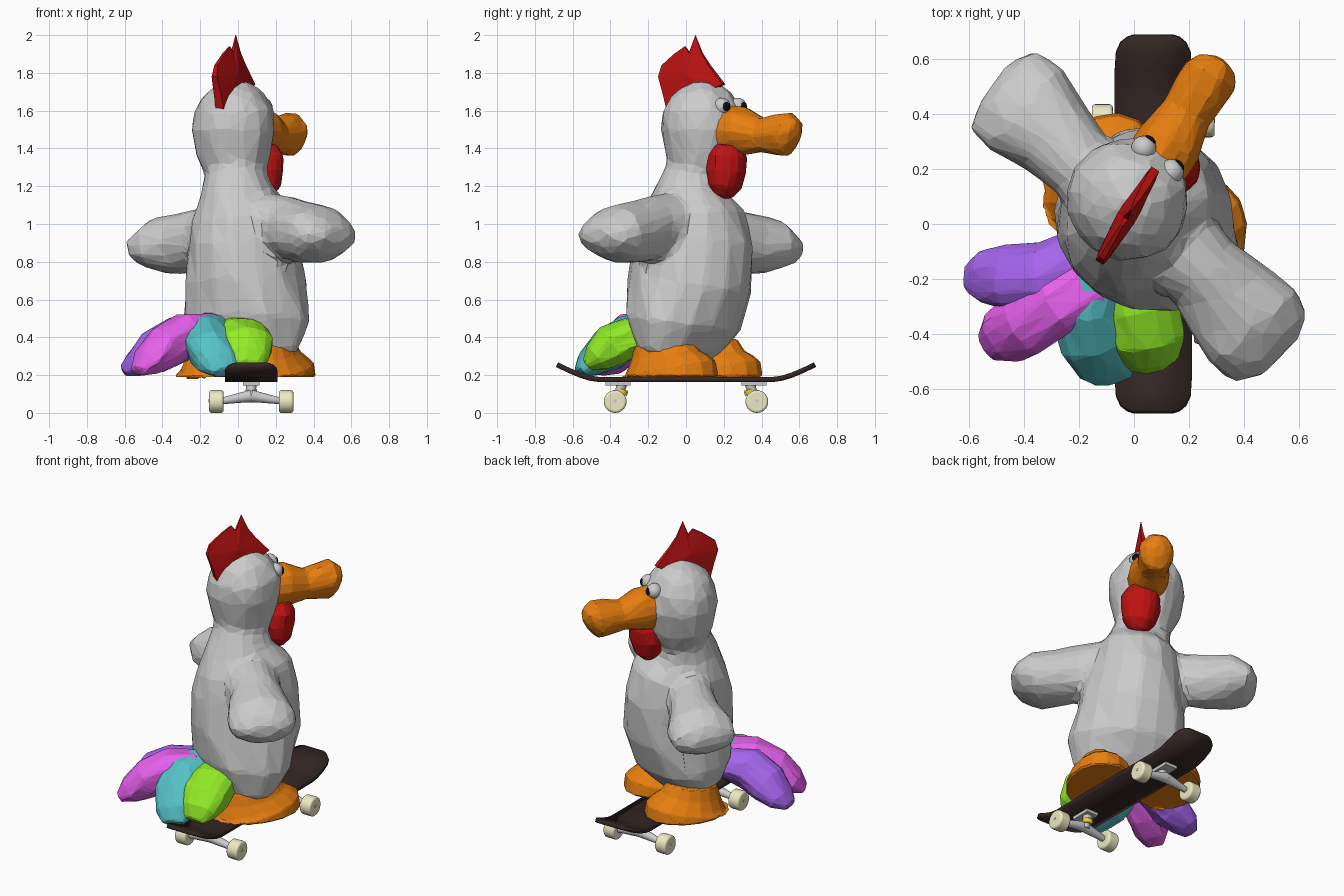
import bpy, bmesh, math, random
from mathutils import Vector, Matrix

if "Cube" in bpy.data.objects:
    bpy.data.objects.remove(bpy.data.objects["Cube"])

random.seed(4)
F = Vector((0.52, 0.854, 0))      # direction the bird looks
R = Vector((0.854, -0.52, 0))     # the bird's right hand side
MATS = {}


def paint(ob, name, rgb):
    if name not in MATS:
        MATS[name] = bpy.data.materials.new(name)
        MATS[name].diffuse_color = (*rgb, 1)
    ob.data.materials.append(MATS[name])


def make(name, bm, color=None):
    bmesh.ops.recalc_face_normals(bm, faces=bm.faces)
    me = bpy.data.meshes.new(name)
    bm.to_mesh(me)
    bm.free()
    ob = bpy.data.objects.new(name, me)
    bpy.context.collection.objects.link(ob)
    if color:
        paint(ob, *color)
    return ob


def loft(bm, pts, u, n=16, rough=.05):
    """Closed, slightly lumpy tube through points (x, y, z, half width along u, other half width)."""
    rings = []
    for i, (x, y, z, w, h) in enumerate(pts):
        a, b = pts[max(i - 1, 0)], pts[min(i + 1, len(pts) - 1)]
        t = Vector(b[:3]) - Vector(a[:3])
        s = (u - t * (u.dot(t) / t.length_squared)).normalized()
        v = t.normalized().cross(s)
        ring = []
        for k in range(n):
            a, j = k * math.tau / n, 1 + random.uniform(-rough, rough)
            ring.append(bm.verts.new(Vector((x, y, z)) + (s * w * math.cos(a) + v * h * math.sin(a)) * j))
        rings.append(ring)
    for p, q in zip(rings, rings[1:]):
        for k in range(n):
            bm.faces.new((p[k], p[k - 1], q[k - 1], q[k]))
    bm.faces.new(rings[0])
    bm.faces.new(rings[-1])


def faceted(name, lofts, color, voxel, ratio, smooth=4, rough=.05):
    """Fuse lofts into one skin and reduce it to irregular flat facets."""
    bm = bmesh.new()
    for pts, u in lofts:
        loft(bm, pts, u, rough=rough)
    ob = make(name, bm, color)
    m = ob.modifiers.new("fuse", 'REMESH')
    m.mode, m.voxel_size = 'VOXEL', voxel
    m = ob.modifiers.new("soften", 'SMOOTH')
    m.factor, m.iterations = 0.5, smooth
    m = ob.modifiers.new("facets", 'DECIMATE')
    m.ratio = ratio
    return ob


def smooth(ob):
    bpy.ops.object.select_all(action='DESELECT')
    ob.select_set(True)
    bpy.context.view_layer.objects.active = ob
    bpy.ops.object.shade_smooth_by_angle(angle=math.radians(35))


def rod(name, a, b, r1, r2, color=None, bevel=0, seg=24):
    a, b = Vector(a), Vector(b)
    bm = bmesh.new()
    rot = (b - a).to_track_quat('Z', 'Y').to_matrix().to_4x4()
    bmesh.ops.create_cone(bm, cap_ends=True, segments=seg, radius1=r1, radius2=r2,
                          depth=(b - a).length, matrix=Matrix.Translation((a + b) / 2) @ rot)
    ob = make(name, bm, color)
    if bevel:
        m = ob.modifiers.new("bevel", 'BEVEL')
        m.width, m.segments = bevel, 3
    smooth(ob)


ORANGE = ("orange", (0.80, 0.21, 0.005))
RED = ("red", (0.52, 0.006, 0.006))
BROWN = ("dark_brown", (0.035, 0.02, 0.018))
CREAM = ("cream", (0.85, 0.82, 0.55))
YELLOW = ("yellow", (0.8, 0.65, 0.03))

# Body, neck, head and both wings as one skin; o shifts a ring along the look direction
trunk = [(x + F.x * o, y + F.y * o, z, w, h) for x, y, z, o, w, h in (
    (.05, .01, .25, -.05, .22, .12), (.055, .01, .34, -.05, .31, .20), (.055, .01, .48, -.03, .35, .285),
    (.035, .01, .68, .01, .325, .33), (.01, .01, .90, .035, .295, .32), (0, .01, 1.05, .025, .26, .285),
    (-.01, .03, 1.18, 0, .195, .20), (-.015, .06, 1.27, 0, .165, .165), (-.02, .085, 1.36, 0, .20, .195),
    (-.02, .09, 1.50, 0, .225, .225), (-.022, .085, 1.60, 0, .213, .213),
    (-.03, .08, 1.69, 0, .16, .16), (-.035, .075, 1.735, 0, .10, .10), (-.04, .07, 1.76, 0, .03, .03))]
left_wing = [(-.04, .06, .97, .18, .16), (-.18, .20, .93, .135, .155), (-.29, .32, .90, .16, .165),
             (-.395, .415, .89, .20, .155), (-.475, .485, .865, .185, .10), (-.51, .51, .86, .10, .04)]
right_wing = [(.10, -.04, 1.0, .20, .17), (.25, -.17, .98, .155, .165), (.34, -.27, .96, .185, .165),
              (.43, -.375, .945, .21, .155), (.495, -.45, .94, .185, .10), (.53, -.485, .94, .10, .04)]
faceted("body", [(trunk, R), (left_wing, Vector((.72, .69, 0))), (right_wing, Vector((.7, .71, 0)))],
        None, .022, .062, 6, .04)

# Beak with a bulging hooked end
faceted("beak", [([(.06, .19, 1.49, .12, .14), (.125, .295, 1.49, .12, .13), (.19, .40, 1.47, .095, .09),
                   (.24, .48, 1.475, .10, .108), (.275, .54, 1.475, .105, .118),
                   (.293, .575, 1.465, .08, .09), (.302, .595, 1.455, .03, .04)], R)], ORANGE, .013, .05)

# Wattle under the beak
Z = (1.13, .02, -.02), (1.15, .06, -.02), (1.2, .10, -.01), (1.28, .118, 0), (1.36, .115, .005), (1.42, .08, .01)
faceted("wattle", [([(.13, .215 + o, z, r, r * .87) for z, r, o in Z], R)], RED, .012, .06, 2)

# Comb: tapered jagged fin following the look direction
bm = bmesh.new()
OUT = [(-.09, 1.60, .025), (-.115, 1.70, .022), (-.14, 1.78, .016), (-.125, 1.84, .01), (-.06, 1.90, .008),
       (-.005, 1.94, .005), (.02, 1.905, .01), (.05, 2.0, .002), (.085, 1.905, .008), (.125, 1.84, .012),
       (.20, 1.74, .016), (.12, 1.70, .03)]
sides = []
for s in (-1, 1):
    vs = [bm.verts.new(Vector((-.12 + (y + .13) * .60, y, z)) + R * s * w) for y, z, w in OUT]
    mid = bm.verts.new(Vector((-.03, .02, 1.79)) + R * s * .036)
    for i in range(len(vs)):
        bm.faces.new((vs[i - 1], vs[i], mid))
    sides.append(vs)
for i in range(len(OUT)):
    bm.faces.new((sides[0][i - 1], sides[0][i], sides[1][i], sides[1][i - 1]))
make("comb", bm, RED)

# Eyes and pupils
for side, x, y in (("right", .135, .19), ("left", .035, .275)):
    for part, off, r, flat in (("eye", 0, .046, 1), ("pupil", .036, .025, .6)):
        bm = bmesh.new()
        bmesh.ops.create_uvsphere(bm, u_segments=20, v_segments=12, radius=r)
        bmesh.ops.scale(bm, vec=(1, flat, 1), verts=bm.verts)
        look = F if part == "eye" else (F + R * (.35 if side == "right" else .1)).normalized()
        rot = Matrix.Rotation(math.atan2(look.y, look.x) - math.pi / 2, 4, 'Z')
        pos = Vector((x, y, 1.622)) + look * off
        bmesh.ops.transform(bm, matrix=Matrix.Translation(pos) @ rot, verts=bm.verts)
        smooth(make(f"{side}_{part}", bm, ("black", (.005, .005, .005)) if part == "pupil" else None))

# Wide flat feet rising into stumpy ankles
for side, x, y, length in (("left", -.12, .155, .265), ("right", .185, -.095, .285)):
    steps = ((.190, .97, 0), (.200, 1, 0), (.225, .97, 0), (.25, .86, -.01), (.30, .70, -.02), (.37, .58, -.03))
    pts = [(x + F.x * o, y + F.y * o, z, .20 * s, length * s) for z, s, o in steps]
    faceted(side + "_foot", [(pts, R)], ORANGE, .010, .045, 1, .01)

# Four tail feathers fanned behind the body
FEATHERS = (
    ("purple", (.38, .13, .85), [(-.18, -.14, .42, .12, .09), (-.32, -.19, .39, .125, .12),
     (-.45, -.195, .32, .125, .115), (-.55, -.195, .255, .10, .07), (-.61, -.20, .22, .05, .03)]),
    ("magenta", (.80, .12, .85), [(-.14, -.20, .44, .13, .09), (-.27, -.29, .42, .12, .11),
     (-.39, -.36, .35, .12, .12), (-.48, -.41, .27, .105, .08), (-.535, -.45, .22, .055, .03)]),
    ("teal", (.09, .54, .56), [(-.13, -.18, .44, .13, .09), (-.17, -.30, .41, .14, .11),
     (-.14, -.41, .335, .14, .12), (-.09, -.51, .26, .125, .075), (-.07, -.565, .215, .07, .03)]),
    ("green", (.29, .85, .02), [(.0, -.18, .41, .14, .10), (.02, -.30, .40, .15, .11),
     (.045, -.40, .355, .145, .118), (.05, -.475, .295, .12, .08), (.05, -.525, .25, .07, .03)]))
for name, rgb, pts in FEATHERS:
    d = Vector(pts[-1][:3]) - Vector(pts[0][:3])
    faceted(name + "_tail_feather", [(pts, Vector((-d.y, d.x, 0)).normalized())],
            (name, rgb), .013, .045, 3, .08)

# Skateboard deck with rounded, upturned ends
CX = .07
half = [(0, .177, .14), (.46, .177, .14), (.51, .184, .14), (.56, .200, .14),
        (.62, .225, .136), (.655, .242, .12), (.675, .252, .095), (.683, .256, .07)]
stations = [(-y, z, w) for y, z, w in half[:0:-1]] + half
bm = bmesh.new()
rows = [[bm.verts.new((CX + w * s, y, z)) for s in (-1, 1)] for y, z, w in stations]
for a, b in zip(rows, rows[1:]):
    bm.faces.new((a[0], a[1], b[1], b[0]))
deck = make("deck", bm, BROWN)
m = deck.modifiers.new("thickness", 'SOLIDIFY')
m.thickness, m.offset = .027, 0
smooth(deck)

# Trucks, axles and wheels at each end
for end, s in (("front", -1), ("back", 1)):
    y = s * .375
    bm = bmesh.new()
    bmesh.ops.create_cube(bm, size=1, matrix=Matrix.Translation((CX, y - s * .015, .155))
                          @ Matrix.Diagonal((.085, .13, .022, 1)))
    make(end + "_truck_plate", bm)
    rod(end + "_truck_post", (CX, y - s * .035, .15), (CX, y - s * .015, .075), .028, .022)
    rod(end + "_bushing", (CX, y - s * .04, .125), (CX, y - s * .032, .098), .031, .031, YELLOW, .005)
    rod(end + "_axle", (CX - .225, y, .064), (CX + .225, y, .064), .009, .009, seg=12)
    for side, k in (("left", -1), ("right", 1)):
        rod(f"{end}_{side}_hanger", (CX, y, .09), (CX + k * .15, y, .064), .032, .018)
        rod(f"{end}_{side}_wheel", (CX + k * .147, y, .06), (CX + k * .223, y, .06), .06, .06, CREAM, .012, 32)

for m in bpy.data.materials:
    if m.users and not m.is_grease_pencil:
        m.use_nodes = True
        m.node_tree.nodes["Principled BSDF"].inputs["Base Color"].default_value = m.diffuse_color
